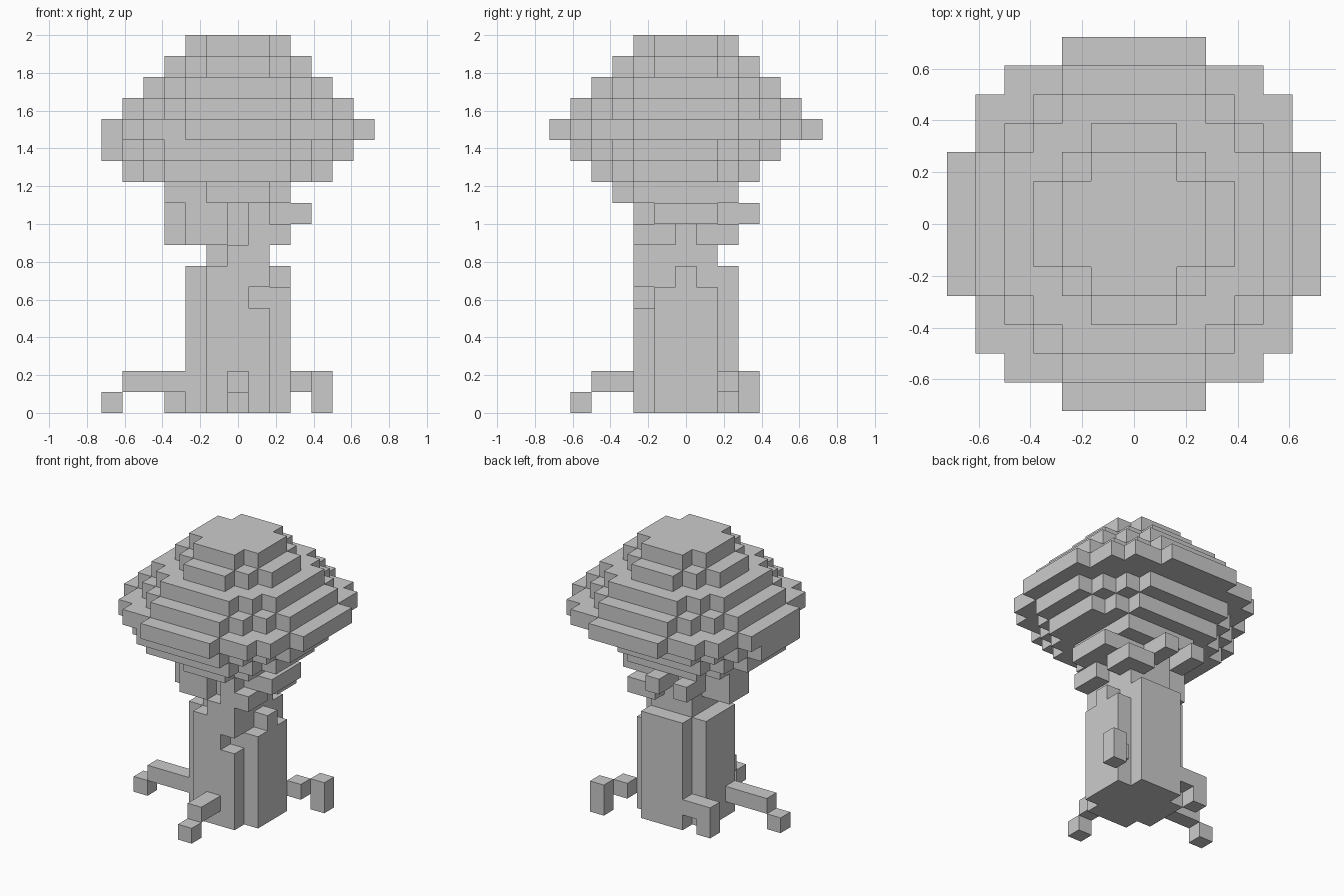
import bpy, bmesh
from mathutils import Vector

if "Cube" in bpy.data.objects:
    bpy.data.objects.remove(bpy.data.objects["Cube"])

U = 1 / 9  # size of one block


def box(x0, x1, y0, y1, z0, z1):
    """Set of grid cells, all limits inclusive."""
    return {(x, y, z) for x in range(x0, x1 + 1)
            for y in range(y0, y1 + 1) for z in range(z0, z1 + 1)}


def disc(z, rx2, ry2, cx=0, cy=0):
    """One round layer of cells."""
    return {(x, y, z) for x in range(-7, 8) for y in range(-7, 8)
            if (x - cx) ** 2 / rx2 + (y - cy) ** 2 / ry2 <= 1}


parts = {}

# Domed crown: stacked discs, slightly shifted below the rim
crown = set()
for z, r2 in ((17, 5.5), (16, 10.5), (15, 20.5), (14, 29.5), (13, 41.5)):
    crown |= disc(z, r2, r2)
crown |= disc(12, 33.5, 25, -.5, -.5)
crown |= disc(11, 24.5, 17, -.5, -.5)
parts["leaf_crown"] = crown

# Neck and the short branches under the crown
neck = box(-1, 1, -1, 1, 7, 10)
neck |= box(0, 1, -2, -2, 6, 7)
neck |= box(-2, 2, -2, 2, 10, 10) | box(-1, 1, -3, -3, 10, 10)
neck |= box(-3, -3, -2, 1, 10, 10)
neck |= box(-3, -2, -1, 0, 8, 9)
neck |= box(-2, -1, -2, -2, 8, 9) | box(1, 2, -2, -1, 8, 8)
neck |= box(1, 2, 1, 2, 8, 8)
neck |= box(2, 3, -1, 1, 9, 9) | box(1, 1, -2, -2, 9, 9)
neck |= {(0, 2, 9), (0, 3, 9), (-2, 2, 9), (-2, 3, 9)}
parts["branches"] = neck

# Trunk: square core with ribs of differing height
trunk = box(-1, 1, -1, 1, 0, 6)
for i, (front, right) in enumerate(((7, 6), (6, 7), (5, 6))):
    k = i - 1
    trunk |= box(k, k, -2, -2, 0, front - 1)
    trunk |= box(2, 2, k, k, 0, right - 1)
    trunk |= box(k, k, 2, 2, 0, 6)
    trunk |= box(-2, -2, k, k, 0, 6)
parts["trunk"] = trunk

# Four roots
parts["front_root"] = box(0, 0, -4, -3, 1, 1) | {(0, -5, 0)}
parts["left_root"] = box(-5, -3, -1, -1, 1, 1) | {(-6, -1, 0)}
parts["back_left_root"] = {(-2, 2, 1)} | box(-3, -3, 2, 2, 0, 1)
parts["back_right_root"] = {(3, 2, 1)} | box(4, 4, 3, 3, 0, 1)

solid = set().union(*parts.values())


def build(name, cells):
    """Mesh the exposed faces of a set of cells."""
    bm = bmesh.new()
    for c in cells:
        for axis in range(3):
            for s in (-1, 1):
                n = Vector((0, 0, 0))
                n[axis] = s
                if tuple(int(a + b) for a, b in zip(c, n)) in solid:
                    continue
                u, v = Vector((0, 0, 0)), Vector((0, 0, 0))
                u[(axis + 1) % 3] = .5
                v[(axis + 2) % 3] = .5 * s
                mid = Vector(c) + Vector((0, 0, .5)) + n * .5
                bm.faces.new([bm.verts.new((mid + a * u + b * v) * U)
                              for a, b in ((-1, -1), (1, -1), (1, 1), (-1, 1))])
    bmesh.ops.remove_doubles(bm, verts=bm.verts, dist=1e-4)
    bmesh.ops.dissolve_limit(bm, angle_limit=.01, verts=bm.verts, edges=bm.edges)
    mesh = bpy.data.meshes.new(name)
    bm.to_mesh(mesh)
    bm.free()
    bpy.context.collection.objects.link(bpy.data.objects.new(name, mesh))


for name, cells in parts.items():
    build(name, cells)
